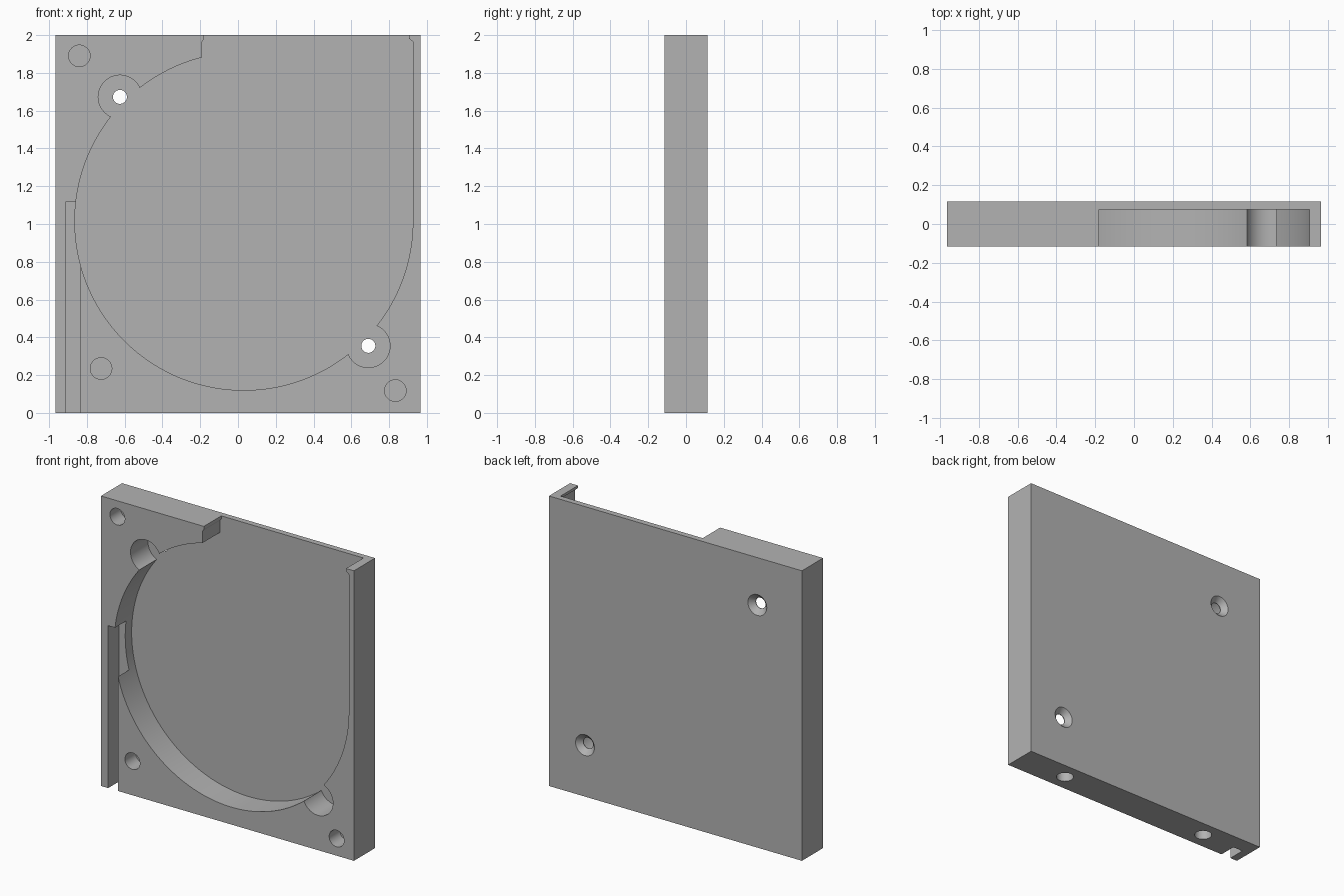
import bpy
import bmesh
from math import cos, sin, radians, hypot
from mathutils import Vector, Matrix

cube = bpy.data.objects.get("Cube")
if cube:
    bpy.data.objects.remove(cube, do_unlink=True)

HALF_W, HALF_D, HEIGHT = 0.965, 0.115, 2.0
FRONT, FLOOR = -HALF_D, 0.075
OUT = 0.1  # overshoot of the cutters beyond the plate

gray = bpy.data.materials.new("plain gray")
gray.use_nodes = True
color = (0.45, 0.45, 0.45, 1)
gray.diffuse_color = color
gray.node_tree.nodes["Principled BSDF"].inputs["Base Color"].default_value = color


def make_object(name, bm):
    bmesh.ops.recalc_face_normals(bm, faces=bm.faces)
    mesh = bpy.data.meshes.new(name)
    bm.to_mesh(mesh)
    bm.free()
    mesh.materials.append(gray)
    obj = bpy.data.objects.new(name, mesh)
    bpy.context.collection.objects.link(obj)
    return obj


def prism(name, outline, y0, y1):
    """Extrude an x-z outline from y0 to y1."""
    bm = bmesh.new()
    face = bm.faces.new([bm.verts.new((x, y0, z)) for x, z in outline])
    grown = bmesh.ops.extrude_face_region(bm, geom=[face])["geom"]
    moved = [v for v in grown if isinstance(v, bmesh.types.BMVert)]
    bmesh.ops.translate(bm, verts=moved, vec=(0, y1 - y0, 0))
    return make_object(name, bm)


def rod(name, start, end, r1, r2=None):
    """Cylinder or cone between two points."""
    start, end = Vector(start), Vector(end)
    axis = end - start
    turn = Vector((0, 0, 1)).rotation_difference(axis).to_matrix().to_4x4()
    bm = bmesh.new()
    bmesh.ops.create_cone(bm, cap_ends=True, segments=48, radius1=r1,
                          radius2=r1 if r2 is None else r2, depth=axis.length,
                          matrix=Matrix.Translation((start + end) / 2) @ turn)
    return make_object(name, bm)


def rectangle(x0, x1, z0, z1):
    return [(x0, z0), (x1, z0), (x1, z1), (x0, z1)]


# Round cavity, open at the top, with a small lip on both sides of the opening
CX, CZ, R = 0.031, 1.015, 0.895
SCREWS = [(-0.625, 1.673), (0.69, 0.355)]
POCKET_R = 0.115
outline = [(CX + R * cos(radians(a)), CZ + R * sin(radians(a)))
           for a in range(105, 361, 2)]
outline += [(0.926, 1.965), (0.905, 1.982), (0.905, HEIGHT + OUT),
            (-0.18, HEIGHT + OUT), (-0.18, 1.98), (-0.19, 1.965), (-0.19, 1.883)]
cutters = [prism("cavity_cutter", outline, FRONT - OUT, FLOOR)]

# Slot on the front, running down to the bottom edge
cutters.append(prism("slot_cutter", rectangle(-0.91, -0.835, -OUT, 1.12),
                     FRONT - OUT, 0.005))

# Screw pockets with countersunk through holes
for x, z in SCREWS:
    cutters.append(rod("pocket_cutter", (x, FRONT - OUT, z), (x, FLOOR, z), POCKET_R))
    cutters.append(rod("screw_cutter", (x, 0, z), (x, HALF_D + OUT, z), 0.037))
    cutters.append(rod("countersink_cutter", (x, HALF_D - 0.035, z),
                       (x, HALF_D + 0.001, z), 0.037, 0.073))

# Blind holes in the front face
for x, z in [(-0.84, 1.89), (-0.725, 0.235), (0.833, 0.118)]:
    cutters.append(rod("front_hole_cutter", (x, FRONT - OUT, z), (x, 0, z), 0.057))

# Blind holes in the bottom edge
for x in (-0.583, 0.583):
    cutters.append(rod("bottom_hole_cutter", (x, 0, -OUT), (x, 0, 0.2), 0.055))

# Plate, cut by all of the above
plate = prism("housing_plate", rectangle(-HALF_W, HALF_W, 0, HEIGHT), FRONT, HALF_D)
bpy.ops.object.select_all(action='DESELECT')
plate.select_set(True)
bpy.context.view_layer.objects.active = plate
for cutter in cutters:
    cut = plate.modifiers.new("cut", 'BOOLEAN')
    cut.operation = 'DIFFERENCE'
    cut.solver = 'EXACT'
    cut.object = cutter
    bpy.ops.object.modifier_apply(modifier=cut.name)
    bpy.data.objects.remove(cutter, do_unlink=True)

bpy.ops.object.shade_smooth_by_angle(angle=radians(25))
